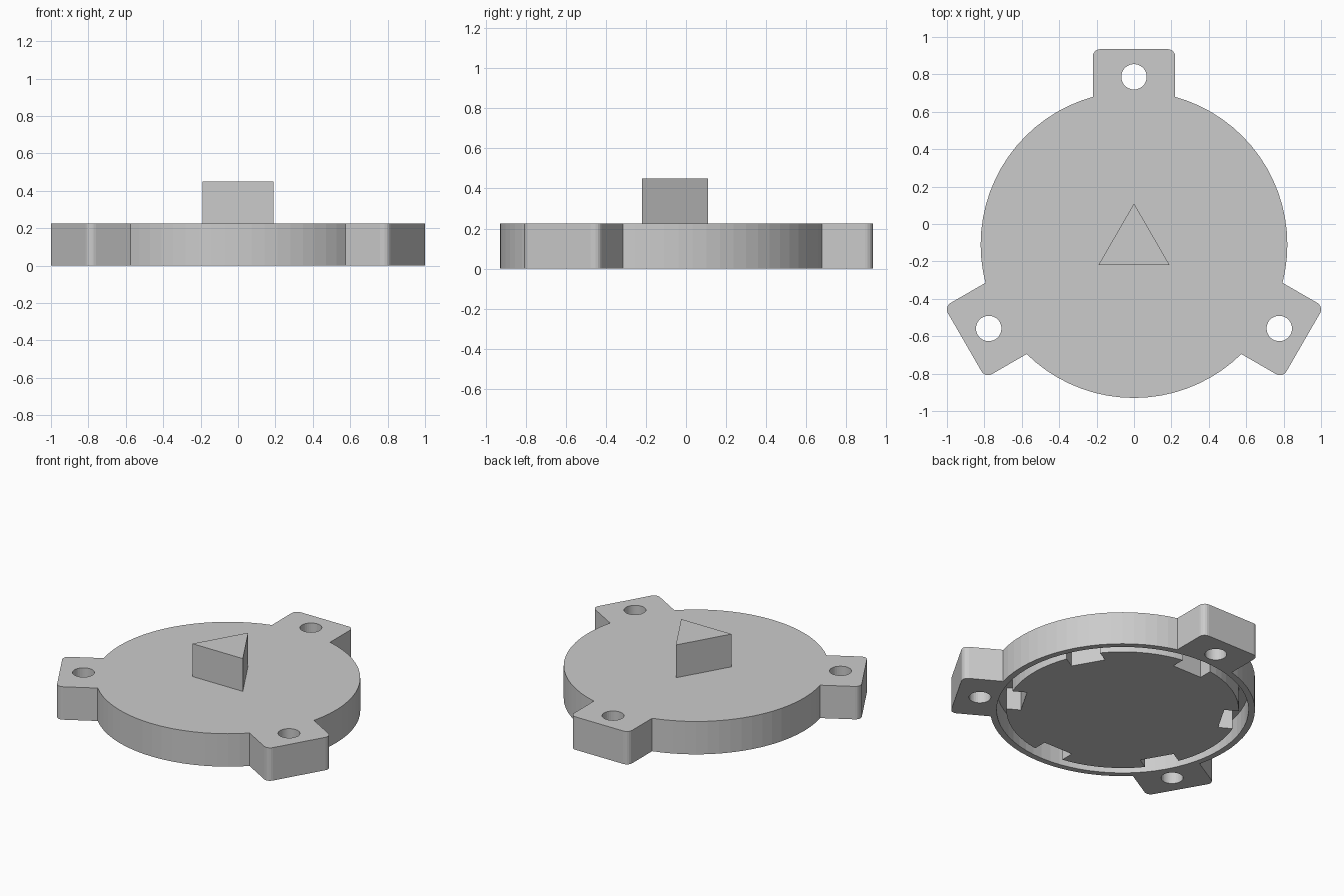
import bpy, bmesh
from math import sin, cos, pi, radians, asin
from mathutils import Matrix

if "Cube" in bpy.data.objects:
    bpy.data.objects.remove(bpy.data.objects["Cube"])

CY = -0.11            # disc centre in y
H = 0.225             # disc height
R = 0.82              # disc radius
GROOVE_R, CORE_R, GROOVE_H = 0.78, 0.72, 0.15


def circle(r, n, cx=0.0, cy=0.0):
    return [(cx + r * cos(2 * pi * i / n), cy + r * sin(2 * pi * i / n)) for i in range(n)]


def prism(name, pts, z0, z1, turn=0.0):
    """Extrude an outline (relative to the disc centre), turned about that centre."""
    bm = bmesh.new()
    face = bm.faces.new([bm.verts.new((x, y, z0)) for x, y in pts])
    top = bmesh.ops.extrude_face_region(bm, geom=[face])["geom"]
    bmesh.ops.translate(bm, vec=(0, 0, z1 - z0),
                        verts=[v for v in top if isinstance(v, bmesh.types.BMVert)])
    bmesh.ops.recalc_face_normals(bm, faces=bm.faces[:])
    bm.transform(Matrix.Translation((0, CY, 0)) @ Matrix.Rotation(turn, 4, 'Z'))
    me = bpy.data.meshes.new(name)
    bm.to_mesh(me)
    bm.free()
    ob = bpy.data.objects.new(name, me)
    bpy.context.collection.objects.link(ob)
    return ob


def combine(target, other, operation):
    mod = target.modifiers.new(operation, 'BOOLEAN')
    mod.operation = operation
    mod.solver = 'EXACT'
    mod.object = other
    bpy.context.view_layer.objects.active = target
    bpy.ops.object.modifier_apply(modifier=mod.name)
    bpy.data.objects.remove(other)


# Round cover
cover = prism("cover", circle(R, 72), 0, H)

# Three mounting tabs with rounded outer corners
W, END, FILLET = 0.22, 1.045, 0.04
tab = [(-W, 0.5), (W, 0.5)]
for sx, start in ((1, 0), (-1, 90)):
    for i in range(6):
        a = radians(start + 18 * i)
        tab.append((sx * (W - FILLET) + FILLET * cos(a), END - FILLET + FILLET * sin(a)))
for k in range(3):
    combine(cover, prism("tab", tab, 0, H, k * 2 * pi / 3), 'UNION')

# Recess in the underside, leaving a thin outer rim
combine(cover, prism("recess", circle(GROOVE_R, 72), -0.1, GROOVE_H), 'DIFFERENCE')

# Inner core with six rectangular notches, separated from the rim by a groove
NOTCH_W, NOTCH_R = 0.11, 0.62
half = asin(NOTCH_W / CORE_R)
core = []
for k in range(6):
    a = radians(30 + 60 * k)
    for s in (-1, 1):
        core.append((NOTCH_R * cos(a) - s * NOTCH_W * sin(a),
                     NOTCH_R * sin(a) + s * NOTCH_W * cos(a)))
    for i in range(10):
        t = a + half + (pi / 3 - 2 * half) * i / 9
        core.append((CORE_R * cos(t), CORE_R * sin(t)))
combine(cover, prism("core", core, 0, GROOVE_H + 0.03), 'UNION')

# Screw holes through the tabs
for k in range(3):
    combine(cover, prism("hole", circle(0.068, 32, 0, 0.897), -0.1, H + 0.1, k * 2 * pi / 3),
            'DIFFERENCE')

# Triangular key on top
key = [(0.22 * cos(radians(90 + 120 * i)), 0.22 * sin(radians(90 + 120 * i))) for i in range(3)]
prism("triangular_key", key, H, 0.449)
